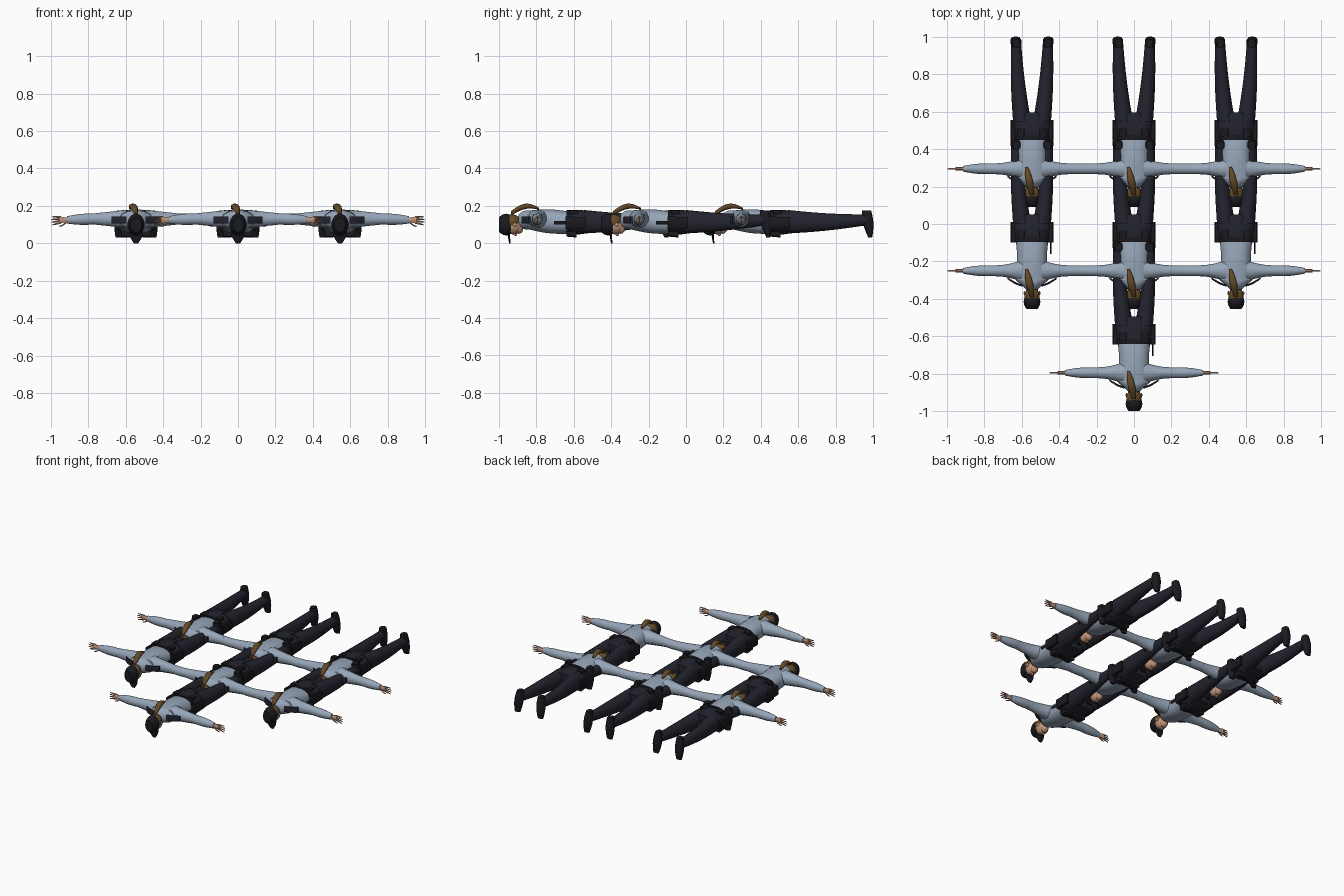
import bpy, bmesh, math
from mathutils import Vector

cube = bpy.data.objects.get("Cube")
if cube:
    bpy.data.objects.remove(cube)


def material(name, *rgb):
    mat = bpy.data.materials.new(name)
    mat.use_nodes = True
    mat.diffuse_color = (*rgb, 1)
    shader = mat.node_tree.nodes["Principled BSDF"]
    shader.inputs["Base Color"].default_value = (*rgb, 1)
    shader.inputs["Roughness"].default_value = .9
    return mat


SHIRT = material("pale blue cloth", .31, .38, .48)
NAVY = material("dark navy cloth", .017, .017, .028)
BLACK = material("black leather", .01, .01, .014)
SKIN = material("skin", .52, .29, .19)
HAIR = material("brown hair", .13, .07, .02)
WHITE = material("eye white", .7, .7, .7)

# Seven prone figures: one leading, then two rows of three
SPACING = .545
places = [Vector((0, -.795, 0))]
for row in (1, 2):
    for column in (-1, 0, 1):
        places.append(places[0] + SPACING * Vector((column, row, 0)))


def finish(name, bm, mat, pair):
    """Mirror the part if it is one of a pair, then give it to every figure."""
    if pair:
        copy = bmesh.ops.duplicate(bm, geom=bm.verts[:] + bm.edges[:] + bm.faces[:])
        for item in copy["geom"]:
            if isinstance(item, bmesh.types.BMVert):
                item.co.x = -item.co.x
    bmesh.ops.recalc_face_normals(bm, faces=bm.faces[:])
    for face in bm.faces:
        face.smooth = True
    for edge in bm.edges:
        edge.smooth = edge.calc_face_angle(0) < math.radians(50)
    mesh = bpy.data.meshes.new(name)
    bm.to_mesh(mesh)
    bm.free()
    mesh.materials.append(mat)
    for number, place in enumerate(places, start=1):
        part = bpy.data.objects.new(f"{name}_{number}", mesh)
        part.location = place
        bpy.context.collection.objects.link(part)


def limb(name, mat, start, end, size, end_size, swell=(0, 0), bow=(0, 0, 0),
         sides=12, rings=6, power=1, pair=False):
    """Tapered form whose sections swell, and whose centre line bows, midway."""
    start, end, bow = Vector(start), Vector(end), Vector(bow)
    size, end_size, swell = Vector(size), Vector(end_size), Vector(swell)
    span = [abs(d) for d in end - start]
    across = [i for i in range(3) if i != span.index(max(span))]
    bm = bmesh.new()
    loops = []
    for r in range(rings):
        t = r / (rings - 1)
        middle = math.sin(math.pi * t)
        radii = size.lerp(end_size, t) + swell * middle
        loop = []
        for s in range(sides):
            angle = math.tau * (s + .5) / sides
            point = start.lerp(end, t) + bow * middle
            for i, radius, wave in zip(across, radii, (math.cos(angle), math.sin(angle))):
                point[i] += radius * math.copysign(abs(wave) ** power, wave)
            loop.append(bm.verts.new(point))
        loops.append(loop)
    for low, high in zip(loops, loops[1:]):
        for s in range(sides):
            bm.faces.new((low[s - 1], low[s], high[s], high[s - 1]))
    bm.faces.new(loops[0])
    bm.faces.new(loops[-1])
    finish(name, bm, mat, pair)


def ball(name, mat, centre, radii, pair=False, segments=14):
    bm = bmesh.new()
    bmesh.ops.create_uvsphere(bm, u_segments=segments, v_segments=segments // 2, radius=1)
    bmesh.ops.scale(bm, vec=radii, verts=bm.verts[:])
    bmesh.ops.translate(bm, vec=centre, verts=bm.verts[:])
    finish(name, bm, mat, pair)


# Shirt: body, sloping shoulders and sleeves
limb("shirt_body", SHIRT, start=(0, -.05, .125), end=(0, .17, .11),
     size=(.09, .05), end_size=(.09, .06), swell=(-.01, .01), sides=16, power=.85)
limb("shirt_shoulders", SHIRT, start=(0, -.1, .125), end=(0, -.04, .125),
     size=(.03, .03), end_size=(.1, .05), swell=(0, .01), sides=16)
limb("upper_sleeve", SHIRT, start=(.05, 0, .13), end=(.23, 0, .13),
     size=(.06, .05), end_size=(.03, .03), swell=(-.01, 0), pair=True)
limb("lower_sleeve", SHIRT, start=(.22, 0, .13), end=(.37, 0, .125),
     size=(.03, .03), end_size=(.015, .02), swell=(.005, .005), pair=True)
limb("shoulder_strap", NAVY, start=(.05, -.08, .125), end=(.13, -.04, .125),
     size=(.006, .02), end_size=(.006, .02), bow=(0, -.005, 0),
     sides=8, power=.5, pair=True)

# Hands: flat palm, fanned fingers and a thumb toward the ground
limb("palm", SKIN, start=(.35, 0, .125), end=(.41, 0, .125),
     size=(.01, .01), end_size=(.01, .02), sides=8, pair=True)
for order, finger in enumerate(("little", "ring", "middle", "index")):
    fan = 1.5 - order
    limb(finger + "_finger", SKIN, start=(.4, 0, .125 + fan / 100),
         end=(.455 - abs(fan) / 200, 0, .12 + fan / 70),
         size=(.006, .006), end_size=(.003, .003), sides=6, rings=3, pair=True)
limb("thumb", SKIN, start=(.37, 0, .115), end=(.41, 0, .09),
     size=(.006, .006), end_size=(.003, .003), bow=(0, 0, -.005),
     sides=6, rings=4, pair=True)

# Trousers, belt and shoes
limb("trouser_hips", NAVY, start=(0, .155, .11), end=(0, .3, .115),
     size=(.09, .065), end_size=(.1, .055), swell=(.008, .006), sides=16, power=.85)
limb("trouser_leg", NAVY, start=(.053, .25, .115), end=(.085, .67, .125),
     size=(.05, .065), end_size=(.028, .03), bow=(.006, 0, -.006), rings=9, pair=True)
limb("belt", BLACK, start=(0, .155, .11), end=(0, .18, .11),
     size=(.1, .07), end_size=(.1, .07), sides=16, rings=2, power=.85)
limb("shoe", BLACK, start=(.083, .67, .175), end=(.09, .69, .03),
     size=(.02, .025), end_size=(.02, .01), swell=(.01, .01),
     sides=10, power=.8, pair=True)

# Belt pouches, with a holster grip on the left hip
limb("side_pouch", BLACK, start=(.095, .15, .11), end=(.1, .26, .11),
     size=(.02, .035), end_size=(.015, .03), sides=8, power=.4, pair=True)
limb("front_pouch", BLACK, start=(.055, .155, .055), end=(.055, .21, .05),
     size=(.025, .02), end_size=(.025, .02), sides=8, rings=2, power=.4, pair=True)
limb("back_pouch", BLACK, start=(.06, .17, .165), end=(.06, .215, .165),
     size=(.02, .013), end_size=(.02, .013), sides=8, rings=2, power=.4, pair=True)
limb("holster_grip", BLACK, start=(.1, .09, .11), end=(.1, .16, .11),
     size=(.005, .01), end_size=(.006, .01), sides=6, rings=2)

# Head, face and hair
limb("neck", SKIN, start=(0, -.12, .11), end=(0, -.07, .125),
     size=(.025, .025), end_size=(.028, .028), rings=3)
ball("head", SKIN, centre=(0, -.13, .093), radii=(.04, .05, .046))
ball("jaw", SKIN, centre=(0, -.1, .08), radii=(.027, .025, .03))
ball("nose", SKIN, centre=(0, -.117, .047), radii=(.006, .01, .008), segments=8)
ball("ear", SKIN, centre=(.04, -.12, .1), radii=(.005, .012, .01), segments=8, pair=True)
ball("eye", WHITE, centre=(.015, -.13, .05), radii=(.008, .004, .003), segments=8, pair=True)
ball("pupil", BLACK, centre=(.015, -.13, .048), radii=(.003, .003, .002), segments=8, pair=True)
ball("hair", HAIR, centre=(0, -.135, .113), radii=(.043, .047, .042))
limb("ponytail", HAIR, start=(0, -.14, .16), end=(-.03, .01, .185),
     size=(.01, .012), end_size=(.008, .005), swell=(.012, .006),
     bow=(0, 0, .025), sides=10, rings=8)

# Cap with a peak that points to the ground
limb("cap", BLACK, start=(0, -.205, .1), end=(0, -.14, .1),
     size=(.03, .04), end_size=(.04, .05), swell=(.01, .014), sides=16)
limb("cap_peak", BLACK, start=(0, -.157, .08), end=(0, -.147, 0),
     size=(.04, .008), end_size=(.012, .004), swell=(.01, 0), sides=10)
